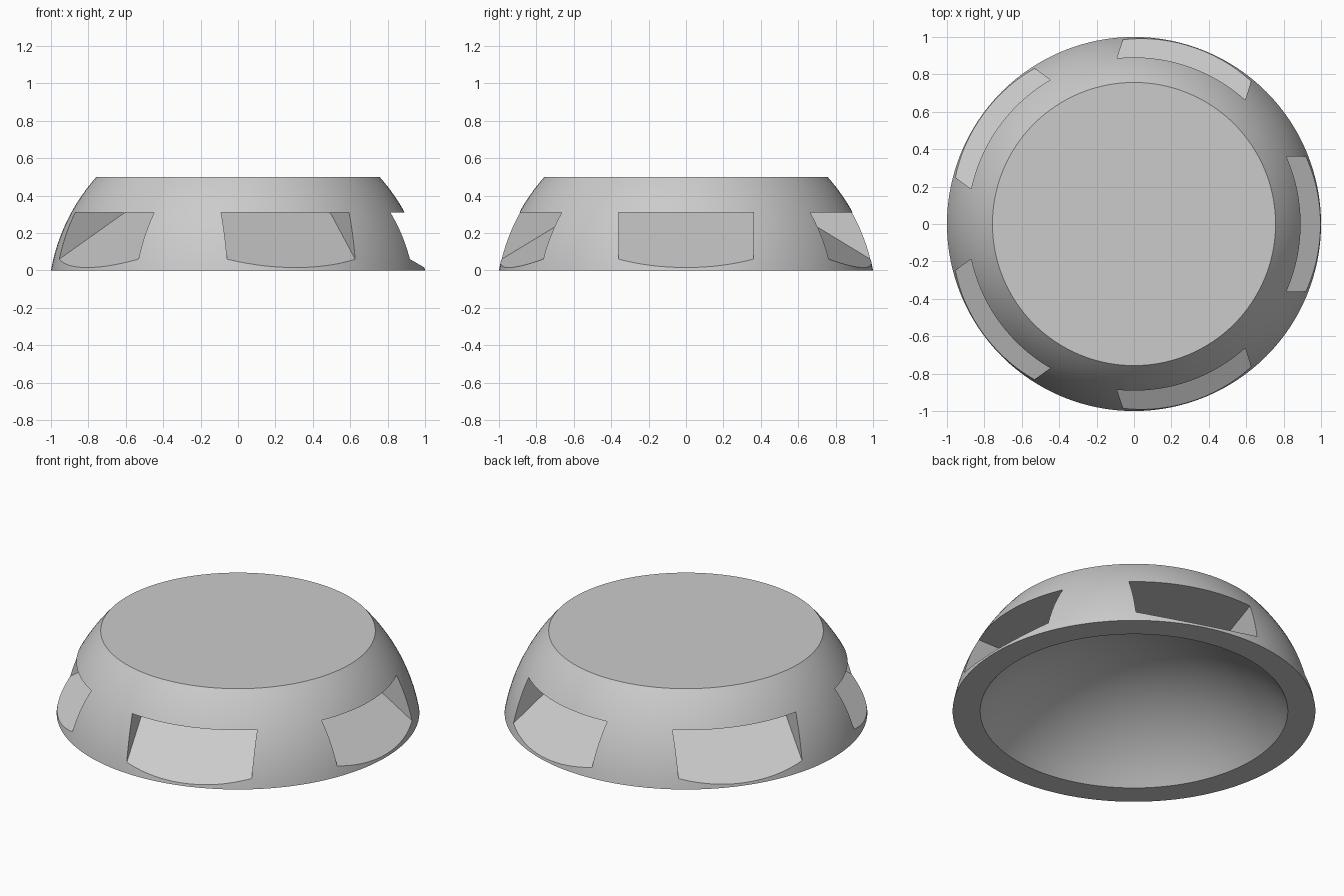
import bpy, bmesh, math
from mathutils import Matrix

cube = bpy.data.objects.get("Cube")
if cube:
    bpy.data.objects.remove(cube)

HEIGHT, RIM, HOLLOW, DEPTH = 0.5, 1.0, 0.848, 0.4
DOME_Z, SEGMENTS = -0.177, 128
NOTCHES, HALF_WIDTH, CEILING, APEX, REACH = 5, 0.36, 0.31, 0.487, 1.2

grey = bpy.data.materials.new("light grey")
grey.use_nodes = True
colour = (0.6, 0.6, 0.6, 1)
grey.diffuse_color = colour
grey.node_tree.nodes["Principled BSDF"].inputs["Base Color"].default_value = colour


def make_object(name, bm):
    bmesh.ops.recalc_face_normals(bm, faces=bm.faces)
    mesh = bpy.data.meshes.new(name)
    bm.to_mesh(mesh)
    bm.free()
    mesh.materials.append(grey)
    ob = bpy.data.objects.new(name, mesh)
    bpy.context.collection.objects.link(ob)
    return ob


def arc(r, centre, start, end, steps):
    """Profile points of a sphere around the z axis, between two angles."""
    angles = [start + (end - start) * i / steps for i in range(steps + 1)]
    return [(r * math.cos(a), centre + r * math.sin(a)) for a in angles]


# Dome: truncated sphere outside, shallow spherical hollow underneath
outer_r = math.hypot(RIM, DOME_Z)
outer = arc(outer_r, DOME_Z, math.asin(-DOME_Z / outer_r),
            math.asin((HEIGHT - DOME_Z) / outer_r), 16)
inner_r = (HOLLOW ** 2 + DEPTH ** 2) / (2 * DEPTH)
inner_z = DEPTH - inner_r
inner = arc(inner_r, inner_z, math.pi / 2, math.asin(-inner_z / inner_r), 16)
profile = inner + outer + [(0, HEIGHT)]

bm = bmesh.new()
points = [bm.verts.new((x, 0, z)) for x, z in profile]
edges = [bm.edges.new(pair) for pair in zip(points, points[1:])]
bmesh.ops.spin(bm, geom=points + edges, cent=(0, 0, 0), axis=(0, 0, 1),
               angle=math.tau, steps=SEGMENTS)
bmesh.ops.remove_doubles(bm, verts=bm.verts, dist=0.0005)
dome = make_object("notched_dome", bm)


# Wedge cutter: level ceiling, floor sloping outward at thirty degrees
def wedge(angle):
    bm = bmesh.new()
    low = CEILING - (REACH - APEX) * math.tan(math.radians(30))
    section = [(APEX, CEILING), (REACH, CEILING), (REACH, low)]
    face = bm.faces.new([bm.verts.new((x, -HALF_WIDTH, z)) for x, z in section])
    side = bmesh.ops.extrude_face_region(bm, geom=[face])
    moved = [v for v in side["geom"] if isinstance(v, bmesh.types.BMVert)]
    bmesh.ops.translate(bm, verts=moved, vec=(0, 2 * HALF_WIDTH, 0))
    bmesh.ops.transform(bm, matrix=Matrix.Rotation(angle, 4, "Z"), verts=bm.verts)
    cutter = make_object("notch_cutter", bm)
    cutter.hide_render = True
    return cutter


# Cut the notches around the dome
bpy.ops.object.select_all(action="DESELECT")
bpy.context.view_layer.objects.active = dome
dome.select_set(True)
for i in range(NOTCHES):
    cutter = wedge(math.tau * i / NOTCHES)
    cut = dome.modifiers.new("notch", "BOOLEAN")
    cut.operation = "DIFFERENCE"
    cut.solver = "EXACT"
    cut.object = cutter
    bpy.ops.object.modifier_apply(modifier=cut.name)
    bpy.data.objects.remove(cutter)

bpy.ops.object.shade_smooth_by_angle(angle=math.radians(25))
